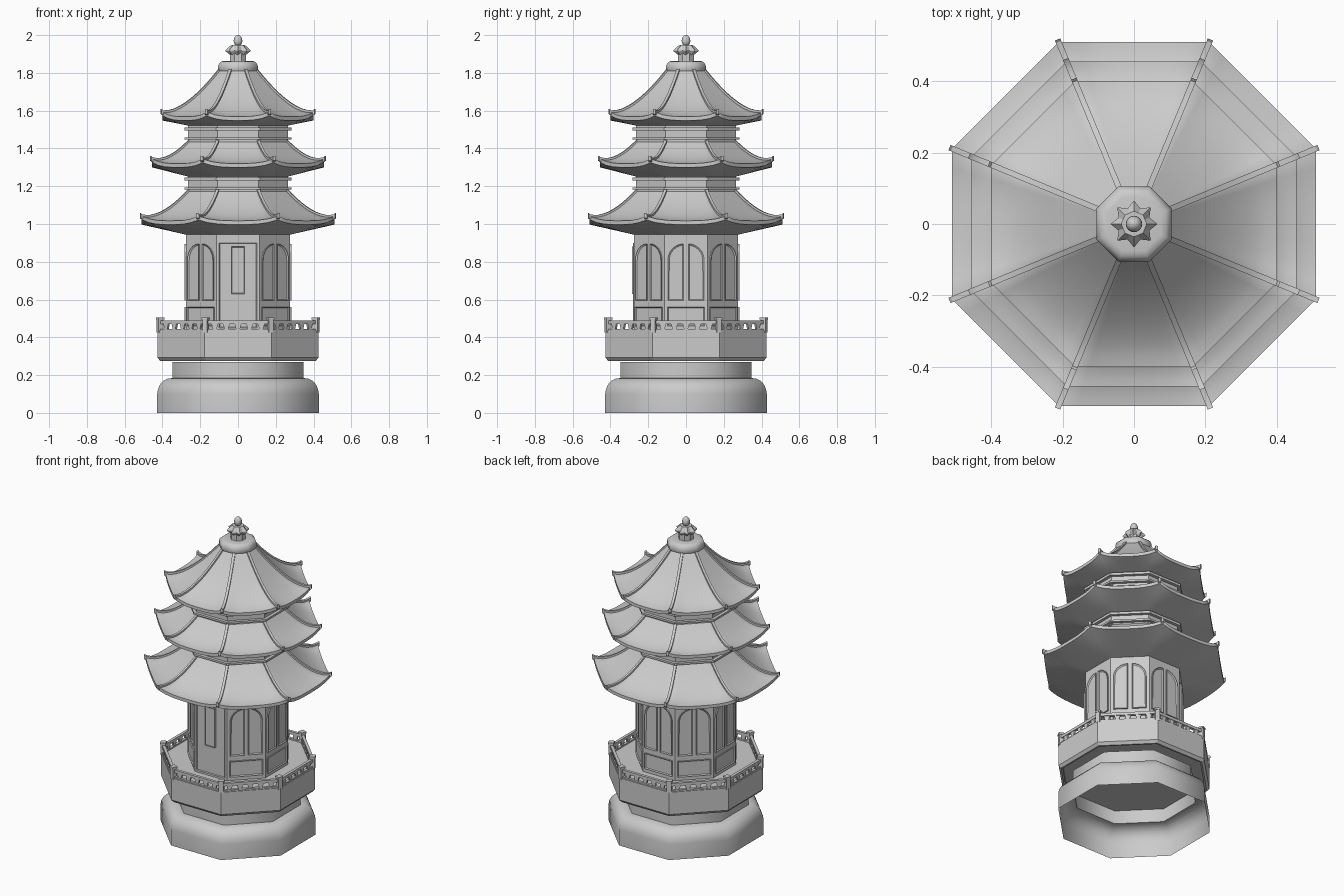
import bpy, bmesh
from math import sin, cos, pi, radians
from mathutils import Vector, Matrix

if "Cube" in bpy.data.objects:
    bpy.data.objects.remove(bpy.data.objects["Cube"])

C = cos(pi / 8)  # apothem / corner radius of an octagon


def finish(bm, name, angle=30, recalc=True):
    if recalc:
        bmesh.ops.recalc_face_normals(bm, faces=bm.faces[:])
    me = bpy.data.meshes.new(name)
    bm.to_mesh(me)
    bm.free()
    ob = bpy.data.objects.new(name, me)
    bpy.context.collection.objects.link(ob)
    bpy.ops.object.select_all(action='DESELECT')
    ob.select_set(True)
    bpy.context.view_layer.objects.active = ob
    bpy.ops.object.shade_smooth_by_angle(angle=radians(angle))
    return ob


def skin(bm, rings):
    n = len(rings[0])
    for a, b in zip(rings, rings[1:]):
        for i in range(n):
            j = (i + 1) % n
            bm.faces.new((a[i], a[j], b[j], b[i]))


def octagon(name, profile, bottom=False, top=False, angle=30):
    """Eight-sided turned part; profile is (apothem, z)."""
    bm = bmesh.new()
    rings = [[bm.verts.new((a / C * cos(pi / 8 + k * pi / 4),
                            a / C * sin(pi / 8 + k * pi / 4), z)) for k in range(8)]
             for a, z in profile]
    skin(bm, rings)
    if bottom:
        bm.faces.new(rings[0][::-1])
    if top:
        bm.faces.new(rings[-1])
    return finish(bm, name, angle)


def face_matrix(k, apothem):
    """Local x along the wall, y up, z outward, for wall number k (6 = front)."""
    t = k * pi / 4
    out = Vector((cos(t), sin(t), 0))
    m = Matrix((Vector((-sin(t), cos(t), 0)), Vector((0, 0, 1)), out)).transposed().to_4x4()
    m.translation = out * apothem
    return m


def panel(bm, pts, m, depth=0.008, rim=0.008, sink=0.006):
    """Framed panel standing off a wall."""
    back = [bm.verts.new(m @ Vector((x, y, -0.003))) for x, y in pts]
    front = [bm.verts.new(m @ Vector((x, y, depth))) for x, y in pts]
    skin(bm, [back, front])
    f = bm.faces.new(front)
    f.normal_update()
    if f.normal.dot(m.to_3x3() @ Vector((0, 0, 1))) < 0:
        f.normal_flip()
    if rim:
        bmesh.ops.inset_region(bm, faces=[f], thickness=rim, depth=-sink)


def rect(x0, x1, y0, y1):
    return [(x0, y0), (x1, y0), (x1, y1), (x0, y1)]


def block(bm, m, loc, size):
    bmesh.ops.create_cube(bm, size=1, matrix=m @ Matrix.Translation(loc) @ Matrix.Diagonal((*size, 1)))


# Base and balcony
octagon("base", [(.428, 0), (.428, .10), (.424, .125), (.413, .15), (.395, .17), (.37, .182),
                 (.346, .184), (.346, .27)], top=True, angle=50)
octagon("balcony", [(.34, .30), (.402, .30), (.402, .275), (.412, .275), (.426, .292),
                    (.426, .435), (.27, .435)], bottom=True)

# Railing: corner posts, rails and tapered balusters
bm = bmesh.new()
for k in range(8):
    m = face_matrix(k, .412)
    half = .412 * sin(pi / 8) / C
    block(bm, m, (0, .479, 0), (2 * half, .018, .018))
    block(bm, m, (0, .439, 0), (2 * half, .010, .018))
    for i in range(5):
        x = half * (i - 2) * .36
        lo = [bm.verts.new(m @ Vector((x + sx * .009, .44, sy * .006))) for sx, sy in rect(-1, 1, -1, 1)]
        hi = [bm.verts.new(m @ Vector((x + sx * .018, .472, sy * .006))) for sx, sy in rect(-1, 1, -1, 1)]
        skin(bm, [lo, hi])
    t = pi / 8 + k * pi / 4
    block(bm, Matrix.Rotation(t, 4, 'Z'), (.412 / C, 0, .463), (.028, .028, .075))
    block(bm, Matrix.Rotation(t, 4, 'Z'), (.412 / C, 0, .500), (.034, .034, .012))
finish(bm, "railing")

# Main room with arched double leaves; flat door at the front
octagon("lower_wall", [(.275, .43), (.275, .96)])
bm = bmesh.new()
for k in range(8):
    m = face_matrix(k, .275)
    if k == 6:
        panel(bm, rect(-.10, .10, .45, .90), m, .006, .006, .005)
        panel(bm, rect(-.035, .035, .63, .88), m, .012, .005, .003)
        continue
    for s in (-1, 1):
        arc = [(s * (.012 + .084 * cos(a * pi / 12)), .81 + .085 * sin(a * pi / 12)) for a in range(7)]
        panel(bm, [(s * .012, .595), (s * .096, .595)] + arc, m)
    panel(bm, rect(-.098, .098, .46, .56), m)
finish(bm, "windows_and_door")


def roof(name, eave, z0, inner, ztop, zunder, power, lift=.025):
    steps, n = 10, 8

    def surface(s, u):
        return z0 + (ztop - z0) * s ** power + lift * abs(u) ** 3 * (1 - s) ** 3

    # underside, eave edge, then the sweeping top surface
    bm = bmesh.new()
    rows = [(.26, lambda u: zunder)]
    for f in (.35, .7, 1):
        rows.append((.26 + (eave - .26) * f,
                     lambda u, f=f: zunder + (z0 - .02 - zunder) * f + lift * abs(u) ** 3 * f ** 3))
    for i in range(steps + 1):
        s = i / steps
        rows.append((eave + (inner - eave) * s, lambda u, s=s: surface(s, u)))
    rings = []
    for a, fz in rows:
        ring = []
        for k in range(8):
            m = face_matrix(k, a)
            for i in range(n):
                u = -1 + 2 * i / n
                ring.append(bm.verts.new(m @ Vector((u * a * sin(pi / 8) / C, fz(u), 0))))
        rings.append(ring)
    skin(bm, rings)
    finish(bm, name, 50)

    # ridge bars along the corners, with upturned tips
    bm = bmesh.new()
    for k in range(8):
        rot = Matrix.Rotation(pi / 8 + k * pi / 4, 4, 'Z')
        path = [((eave + .007) / C, z0 + lift + .006)]
        path += [((eave + (inner - eave) * i / steps) / C, surface(i / steps, 1)) for i in range(steps + 1)]
        rings = [[bm.verts.new(rot @ Vector((r, y, z + h)))
                  for y, h in ((-.008, -.016), (.008, -.016), (.008, .009), (-.008, .009))]
                 for r, z in path]
        skin(bm, rings)
        bm.faces.new(rings[0])
        bm.faces.new(rings[-1])
    finish(bm, name + "_ridges")


roof("lower_roof", .51, 1.017, .262, 1.175, .94, 1.7)
roof("middle_roof", .455, 1.32, .262, 1.435, 1.25, 1.7)
roof("upper_roof", .40, 1.568, .095, 1.82, 1.52, 1.55)

# Short upper storeys with banded trim
for name, z in (("middle", 1.16), ("upper", 1.425)):
    octagon(name + "_wall", [(.264, z - .02), (.264, z + .115)])
    for part, a, b in (("sill", .022, .034), ("lintel", .070, .086)):
        octagon(name + "_" + part, [(.262, z + a), (.283, z + a), (.283, z + b), (.262, z + b)])

# Roof cap and finial
octagon("roof_cap", [(.09, 1.80), (.10, 1.805), (.105, 1.815), (.105, 1.835), (.10, 1.85),
                     (.09, 1.86), (.075, 1.863)], bottom=True, top=True, angle=50)
octagon("finial_neck", [(.042, 1.855), (.042, 1.905)], top=True)
bm = bmesh.new()
rings = [[bm.verts.new(((r if k % 2 else p) * cos(k * pi / 8), (r if k % 2 else p) * sin(k * pi / 8), z))
          for k in range(16)]
         for p, r, z in ((.042, .038, 1.895), (.066, .047, 1.915), (.066, .047, 1.921), (.036, .033, 1.948))]
skin(bm, rings)
bm.faces.new(rings[0])
bm.faces.new(rings[-1])
finish(bm, "finial_star")
bm = bmesh.new()
bmesh.ops.create_uvsphere(bm, u_segments=16, v_segments=10, radius=1,
                          matrix=Matrix.Translation((0, 0, 1.97)) @ Matrix.Diagonal((.023, .023, .03, 1)))
finish(bm, "finial_tip", 60)
